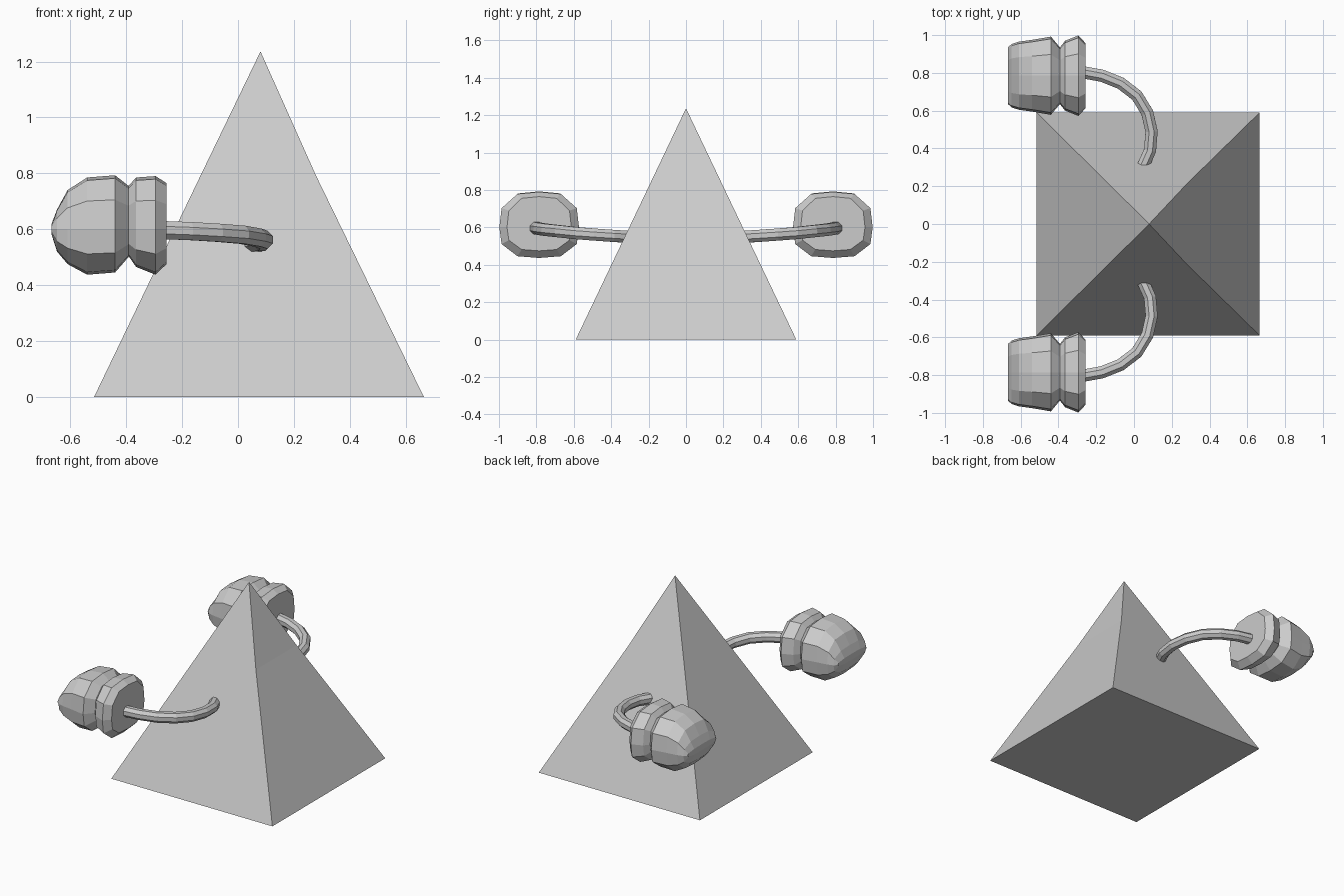
import bpy, bmesh, math
from mathutils import Vector

cube = bpy.data.objects.get("Cube")
if cube:
    bpy.data.objects.remove(cube, do_unlink=True)

grey = bpy.data.materials.new("light_grey")
grey.use_nodes = True
colour = (0.6, 0.6, 0.6, 1)
grey.diffuse_color = colour
grey.node_tree.nodes["Principled BSDF"].inputs["Base Color"].default_value = colour


def loft(name, rings):
    """Skin a list of equal-length rings and cap both ends."""
    bm = bmesh.new()
    loops = [[bm.verts.new(p) for p in ring] for ring in rings]
    n = len(loops[0])
    for a, b in zip(loops, loops[1:]):
        for i in range(n):
            j = (i + 1) % n
            bm.faces.new((a[i], a[j], b[j], b[i]))
    bm.faces.new(loops[0])
    bm.faces.new(loops[-1])
    bmesh.ops.remove_doubles(bm, verts=bm.verts, dist=0.0005)
    bmesh.ops.recalc_face_normals(bm, faces=bm.faces)
    mesh = bpy.data.meshes.new(name)
    bm.to_mesh(mesh)
    bm.free()
    mesh.materials.append(grey)
    obj = bpy.data.objects.new(name, mesh)
    bpy.context.collection.objects.link(obj)
    return obj


def hand_ring(x, top, bottom, half_y, side, n=12):
    """Rounded-square section of the hand, across the x axis."""
    mid, half_z = 0.6, 0.0
    ring = []
    for i in range(n):
        a = 2 * math.pi * i / n
        c, s = math.cos(a), math.sin(a)
        r = (abs(c) ** 3 + abs(s) ** 3) ** (-1 / 3)
        half_z = top - mid if s > 0 else mid - bottom
        ring.append((x, side * (0.785 + half_y * r * c), mid + half_z * r * s))
    return ring


def tube_ring(path, i, radius, n=8):
    """Round section of the arm, square to its path."""
    tangent = (path[min(i + 1, len(path) - 1)] - path[max(i - 1, 0)]).normalized()
    across = tangent.cross(Vector((0, 0, 1))).normalized()
    up = across.cross(tangent)
    return [path[i] + radius * (math.cos(a) * across + math.sin(a) * up)
            for a in (2 * math.pi * (k + 0.5) / n for k in range(n))]


# Pyramid body, with a slight dent along its +x side
def square(z, left, right, half):
    return [(left, -half, z), (right, -half, z), (right, half, z), (left, half, z)]


body = [square(0, -0.515, 0.665, 0.59),
        square(0.79, -0.135, 0.28, 0.213),
        square(1.235, 0.08, 0.08, 0)]
bm_body = loft("pyramid_body", body[:2] + [[(0.08 + 0.001 * (p[0] > 0), 0.001 * (-1) ** (k < 2), 1.235)
                                            for k, p in enumerate(body[1])]])

# Hand sections: x, top, bottom, half width
hand = [(-0.667, 0.62, 0.58, 0.15), (-0.648, 0.67, 0.52, 0.168),
        (-0.61, 0.74, 0.475, 0.18), (-0.54, 0.785, 0.437, 0.19),
        (-0.44, 0.793, 0.445, 0.207), (-0.392, 0.755, 0.50, 0.15)]
cuff = [(-0.396, 0.75, 0.51, 0.145), (-0.365, 0.785, 0.465, 0.185),
        (-0.295, 0.79, 0.437, 0.213), (-0.256, 0.765, 0.475, 0.172)]
# Arm path from body to cuff, for the rear side
arm = [(0.05, 0.31, 0.55), (0.085, 0.39, 0.555), (0.093, 0.49, 0.562),
       (0.07, 0.59, 0.57), (0.015, 0.68, 0.58), (-0.07, 0.745, 0.587),
       (-0.17, 0.785, 0.593), (-0.28, 0.805, 0.597)]

for label, side in (("front", -1), ("rear", 1)):
    path = [Vector((x, side * y, z)) for x, y, z in arm]
    loft(label + "_arm", [tube_ring(path, i, 0.035) for i in range(len(path))])
    loft(label + "_fist", [hand_ring(*s, side) for s in hand])
    loft(label + "_cuff", [hand_ring(*s, side) for s in cuff])
